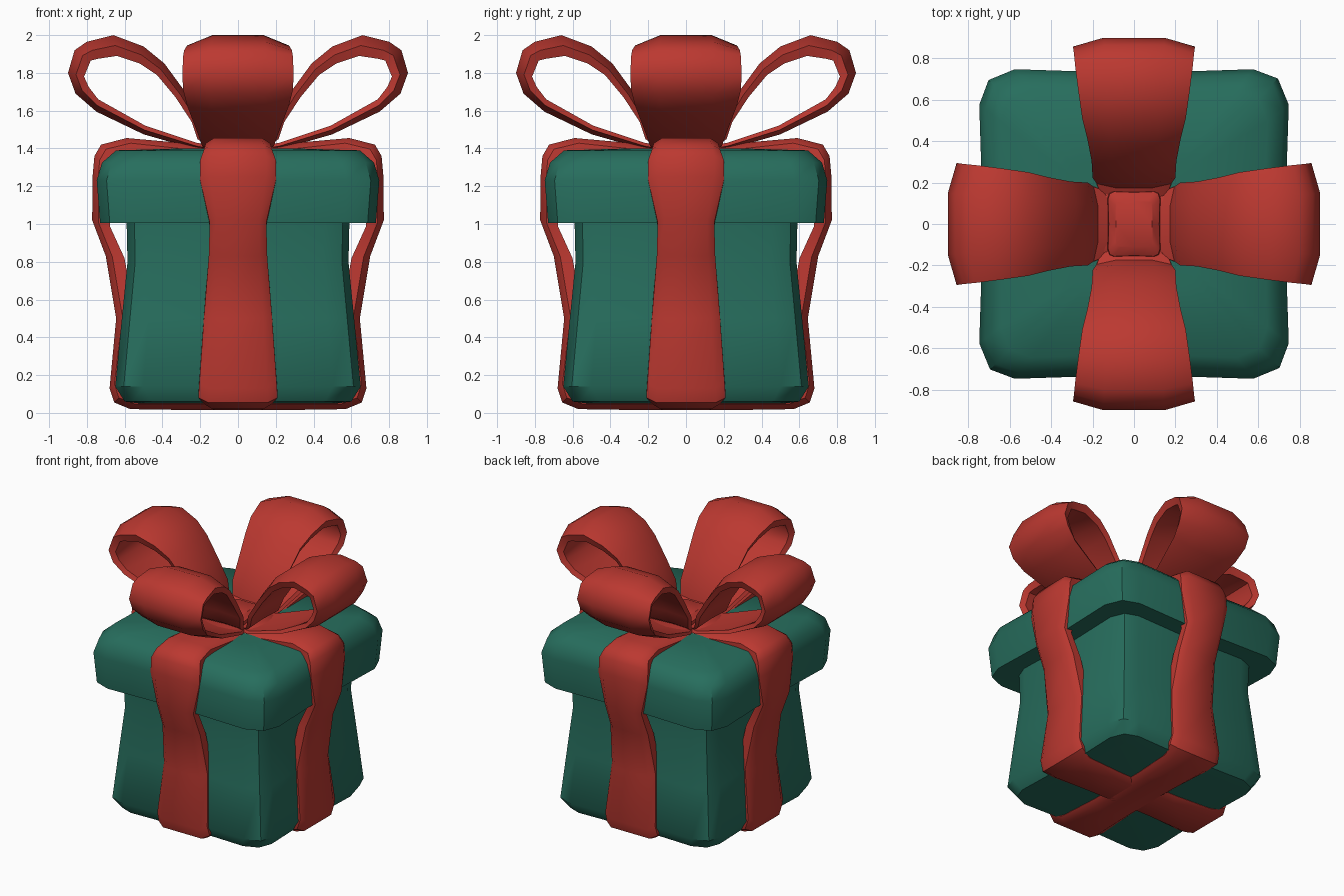
import bpy, bmesh, math
from mathutils import Matrix, Vector

cube = bpy.data.objects.get("Cube")
if cube:
    bpy.data.objects.remove(cube, do_unlink=True)


def material(name, rgb):
    mat = bpy.data.materials.new(name)
    mat.use_nodes = True
    mat.diffuse_color = (*rgb, 1)
    mat.node_tree.nodes["Principled BSDF"].inputs["Base Color"].default_value = (*rgb, 1)
    return mat


GREEN = material("wrapping green", (0.02, 0.155, 0.11))
RED = material("ribbon red", (0.5, 0.04, 0.03))


def loft(name, rings, mat, closed=False, turn=0, angle=40):
    """Skin a list of equal-length point rings; cap the ends unless closed."""
    bm = bmesh.new()
    rows = [[bm.verts.new(p) for p in ring] for ring in rings]
    count = len(rows[0])
    pairs = list(zip(rows, rows[1:]))
    if closed:
        pairs.append((rows[-1], rows[0]))
    else:
        bm.faces.new(rows[0])
        bm.faces.new(rows[-1])
    for a, b in pairs:
        for i in range(count):
            j = (i + 1) % count
            bm.faces.new((a[i], a[j], b[j], b[i]))
    bmesh.ops.recalc_face_normals(bm, faces=bm.faces)
    bm.transform(Matrix.Rotation(math.radians(turn), 4, 'Z'))
    mesh = bpy.data.meshes.new(name)
    bm.to_mesh(mesh)
    bm.free()
    mesh.materials.append(mat)
    obj = bpy.data.objects.new(name, mesh)
    bpy.context.collection.objects.link(obj)
    bpy.ops.object.select_all(action='DESELECT')
    obj.select_set(True)
    bpy.context.view_layer.objects.active = obj
    bpy.ops.object.shade_smooth_by_angle(angle=math.radians(angle))
    return obj


def soft_square(half, z):
    """Square outline with chamfered corners and slightly pinched sides."""
    side = [(0.975, 0), (1, 0.77), (0.93, 0.94), (0.77, 1)]
    ring = []
    for quarter in range(4):
        rot = Matrix.Rotation(quarter * math.pi / 2, 3, 'Z')
        ring += [rot @ Vector((x * half, y * half, z)) for x, y in side]
    return ring


def strap_ring(outer, inner, width, section):
    """Cross-section of a strap running in the xz plane."""
    ring = []
    for across, depth in section:
        x, z = Vector(outer).lerp(Vector(inner), depth)
        ring.append((x, across * width, z))
    return ring


# Box body and overhanging lid
body = [(0.52, 0.05), (0.6, 0.06), (0.65, 0.14), (0.615, 0.5), (0.585, 0.8), (0.59, 1.02)]
lid = [(0.57, 1.01), (0.73, 1.005), (0.748, 1.23), (0.72, 1.325), (0.645, 1.39), (0.3, 1.4)]
loft("box_body", [soft_square(*r) for r in body], GREEN)
loft("box_lid", [soft_square(*r) for r in lid], GREEN)

# Two ribbon bands wrapped around the box: x, z, half width
half_band = [
    (0.25, 0.015, 0.16), (0.57, 0.02, 0.18), (0.655, 0.055, 0.21), (0.68, 0.13, 0.205),
    (0.645, 0.5, 0.18), (0.7, 0.83, 0.155), (0.772, 1.02, 0.15), (0.77, 1.25, 0.2),
    (0.76, 1.36, 0.2), (0.725, 1.42, 0.18), (0.59, 1.455, 0.17), (0.25, 1.425, 0.18)]
band = half_band + [(-x, z, w) for x, z, w in reversed(half_band)]
band_section = [(-1, 1), (-1, 0.35), (-0.75, 0), (0.75, 0), (1, 0.35), (1, 1)]
middle = Vector((0, 0.75))
for name, turn in (("ribbon_band_side", 0), ("ribbon_band_front", 90)):
    rings = []
    for x, z, w in band:
        outer = Vector((x, z))
        inner = outer + (middle - outer).normalized() * 0.1
        rings.append(strap_ring(outer, inner, w, band_section))
    loft(name, rings, RED, closed=True, turn=turn)

# Four bow loops: outer point, inner point, half width
bow = [
    ((0.08, 1.37), (0.08, 1.41), 0.14), ((0.22, 1.395), (0.22, 1.43), 0.19),
    ((0.5, 1.475), (0.49, 1.52), 0.22), ((0.75, 1.595), (0.74, 1.66), 0.27),
    ((0.86, 1.69), (0.79, 1.725), 0.29), ((0.9, 1.8), (0.815, 1.78), 0.295),
    ((0.865, 1.92), (0.78, 1.865), 0.29), ((0.8, 1.965), (0.74, 1.875), 0.285),
    ((0.66, 2), (0.64, 1.89), 0.27), ((0.5, 1.94), (0.52, 1.85), 0.25),
    ((0.39, 1.85), (0.43, 1.79), 0.225), ((0.28, 1.7), (0.33, 1.67), 0.205),
    ((0.2, 1.56), (0.245, 1.54), 0.2), ((0.175, 1.45), (0.215, 1.45), 0.18),
    ((0.08, 1.41), (0.1, 1.37), 0.14)]
bow_section = [(-1, 0.5), (-0.5, 0), (0.5, 0), (1, 0.5), (0.93, 1), (0, 0.75), (-0.93, 1)]
for turn, where in enumerate(("left", "back", "right", "front")):
    rings = [strap_ring(o, i, w, bow_section) for o, i, w in bow]
    loft("bow_loop_" + where, rings, RED, turn=turn * 90, angle=45)

# Knot holding the bow together
knot = [(0.11, 1.36), (0.13, 1.41), (0.125, 1.45), (0.09, 1.48)]
loft("bow_knot", [[(p.x, p.y * 1.25, p.z) for p in soft_square(*r)] for r in knot], RED)
